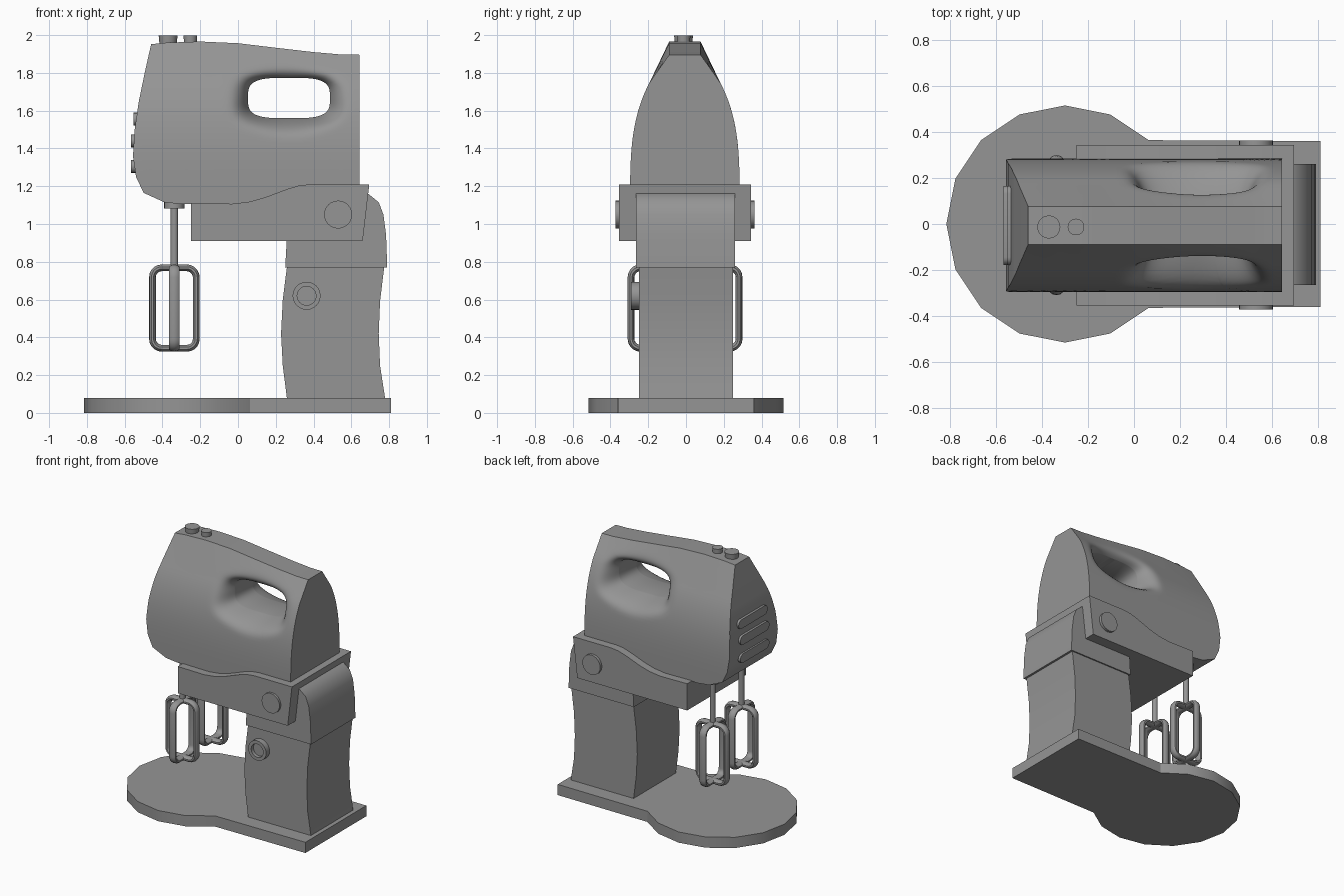
import bpy, bmesh
from math import sin, cos, pi, atan2, hypot
from mathutils import Matrix, Vector

if "Cube" in bpy.data.objects:
    bpy.data.objects.remove(bpy.data.objects["Cube"])

# Dark grey used on every part
grey = bpy.data.materials.new("dark_grey")
grey.diffuse_color = (0.3, 0.3, 0.3, 1)
grey.use_nodes = True
grey.node_tree.nodes["Principled BSDF"].inputs["Base Color"].default_value = grey.diffuse_color


def finish(name, bm):
    bmesh.ops.recalc_face_normals(bm, faces=bm.faces)
    me = bpy.data.meshes.new(name)
    bm.to_mesh(me)
    bm.free()
    me.materials.append(grey)
    ob = bpy.data.objects.new(name, me)
    bpy.context.collection.objects.link(ob)
    bpy.ops.object.select_all(action='DESELECT')
    ob.select_set(True)
    bpy.context.view_layer.objects.active = ob
    bpy.ops.object.shade_smooth_by_angle()
    return ob


def skin(bm, rings, close_rows=False):
    """Join closed rings of points with quads, capping open ends."""
    rows = [[bm.verts.new(p) for p in r] for r in rings]
    pairs = list(zip(rows, rows[1:]))
    if close_rows:
        pairs.append((rows[-1], rows[0]))
    for a, b in pairs:
        n = len(a)
        for i in range(n):
            bm.faces.new((a[i], a[(i + 1) % n], b[(i + 1) % n], b[i]))
    if not close_rows:
        bm.faces.new(rows[0])
        bm.faces.new(rows[-1])


def prism(name, pts, lo, hi, axis='y'):
    """Extrude a 2D profile along an axis."""
    place = {'x': lambda p, h: (h, p[0], p[1]), 'y': lambda p, h: (p[0], h, p[1]),
             'z': lambda p, h: (p[0], p[1], h)}[axis]
    bm = bmesh.new()
    skin(bm, [[place(p, h) for p in pts] for h in (lo, hi)])
    return finish(name, bm)


def lathe(name, prof, loc, to_front=False, n=24):
    """Revolve (radius, height) points around z, or around the axis towards the front."""
    bm = bmesh.new()
    skin(bm, [[(r * cos(2 * pi * i / n), r * sin(2 * pi * i / n), h) for i in range(n)]
              for r, h in prof])
    rot = Matrix.Rotation(pi / 2, 4, 'X') if to_front else Matrix()
    bm.transform(Matrix.Translation(loc) @ rot)
    return finish(name, bm)


# Base: 16-sided disc merged with a rectangular foot
disc = [(-0.30 + 0.515 * cos(k * pi / 8), 0.515 * sin(k * pi / 8)) for k in range(2, 15)]
prism("base", [(0.81, 0.36)] + disc + [(0.81, -0.36)], 0, 0.08, 'z')

# Column with a waist, and its rounded head
prism("column", [(0.26, 0.07), (0.237, 0.25), (0.228, 0.42), (0.237, 0.6), (0.26, 0.78),
                 (0.775, 0.78), (0.752, 0.59), (0.745, 0.42), (0.752, 0.25), (0.78, 0.07)],
      -0.25, 0.25)
prism("column_head", [(0.25, 0.77), (0.26, 0.95), (0.35, 1.17), (0.64, 1.17), (0.69, 1.16),
                      (0.745, 1.115), (0.77, 1.05), (0.784, 0.94), (0.79, 0.77)],
      -0.264, 0.26)

# Tilting cradle and pivot caps
prism("cradle", [(-0.25, 0.91), (0.66, 0.91), (0.695, 1.21), (0.38, 1.21), (0.32, 1.203),
                 (0.26, 1.185), (0.14, 1.14), (0.06, 1.118), (-0.03, 1.107), (-0.25, 1.11)],
      -0.355, 0.343)
lathe("pivot_cap", [(0.074, -0.363), (0.074, 0.372)], (0.53, 0, 1.05), True)

# Lock knob: ring with a sunken centre
lathe("lock_knob", [(0.074, -0.01), (0.074, 0.042), (0.05, 0.042), (0.05, 0.015)],
      (0.363, -0.25, 0.62), True)

# Mixer body: side skins run in rings from the handle hole out to the profile
TOP = [(-0.46, 1.952), (-0.38, 1.96), (-0.2, 1.966), (0.0, 1.957), (0.2, 1.933),
       (0.4, 1.91), (0.55, 1.897), (0.643, 1.896)]
REST = [(0.643, 1.105), (-0.3, 1.105), (-0.39, 1.115), (-0.50, 1.165), (-0.54, 1.25),
        (-0.556, 1.36), (-0.547, 1.5), (-0.525, 1.65), (-0.494, 1.8)]
CX, CZ, HA, HB = 0.27, 1.667, 0.217, 0.107


def top_z(x):
    if x <= TOP[0][0]:
        return TOP[0][1]
    for (xa, za), (xb, zb) in zip(TOP, TOP[1:]):
        if x <= xb:
            return za + (zb - za) * (x - xa) / (xb - xa)
    return TOP[-1][1]


def half_width(x, z):
    w = 0.29 - 0.203 * max(0, (min(z, 1.75) - 1.105) / 0.791) ** 3.3
    if z > 1.75:
        w += (0.083 - w) * min(1, (z - 1.75) / (top_z(x) - 1.75))
    return w


outline = []
loop = TOP + REST
for a, b in zip(loop, loop[1:] + loop[:1]):
    k = max(1, round(hypot(b[0] - a[0], b[1] - a[1]) / 0.03))
    outline += [(a[0] + (b[0] - a[0]) * i / k, a[1] + (b[1] - a[1]) * i / k) for i in range(k)]

RINGS = 20
side = []
for j in range(RINGS + 1):
    t = (j / RINGS) ** 1.8
    ring = []
    for ox, oz in outline:
        ang = atan2(oz - CZ, ox - CX)
        c, s = cos(ang), sin(ang)
        r = (abs(c / HA) ** 3.5 + abs(s / HB) ** 3.5) ** (-1 / 3.5)
        hx, hz = CX + r * c, CZ + r * s
        x, z = hx + (ox - hx) * t, hz + (oz - hz) * t
        w = half_width(x, z)
        dip = max(0, 1 - hypot(x - hx, z - hz) / 0.13) ** 3
        w -= (w - 0.1) * dip
        ring.append((x, w, z))
    side.append(ring)
mirrored = [[(x, -w, z) for x, w, z in ring] for ring in reversed(side)]
bm = bmesh.new()
skin(bm, side + mirrored, close_rows=True)
bm.transform(Matrix.Translation((0, -0.006, 0)))
finish("mixer_body", bm)

# Buttons on top
lathe("speed_button", [(0.043, 1.93), (0.05, 1.997)], (-0.37, -0.013, 0))
lathe("release_button", [(0.033, 1.93), (0.036, 1.997)], (-0.252, -0.013, 0))

# Pill-shaped vents on the front end
for i, (x, z) in enumerate([(-0.538, 1.555), (-0.552, 1.44), (-0.552, 1.305)]):
    pill = []
    for sgn in (1, -1):
        for k in range(9):
            a = -pi / 2 + pi * k / 8
            pill.append((-0.006 + sgn * (0.138 + 0.034 * cos(a)), z + sgn * 0.034 * sin(a)))
    prism(f"vent_{i + 1}", pill, x - 0.014, x + 0.03, 'x')


# Beaters: two crossed rounded loops, a shaft and a collar
def beater_loop(bm, turn, centre):
    rad, hw, hh, rings = 0.05, 0.116, 0.213, []
    for q, (sx, sz) in enumerate([(1, 1), (-1, 1), (-1, -1), (1, -1)]):
        for k in range(6):
            a = q * pi / 2 + k * pi / 10
            d = Vector((cos(a), 0, sin(a)))
            p = Vector((sx * (hw - rad), 0, sz * (hh - rad))) + d * rad
            ring = []
            for m in range(10):
                b = 2 * pi * m / 10
                v = p + d * (0.018 * cos(b)) + Vector((0, 0.029 * sin(b), 0))
                ring.append(Matrix.Rotation(turn, 3, 'Z') @ v + centre)
            rings.append(ring)
    skin(bm, rings, close_rows=True)


for label, y in (("front", -0.175), ("back", 0.165)):
    bm = bmesh.new()
    for turn in (0, pi / 2):
        beater_loop(bm, turn, Vector((-0.337, y, 0.555)))
    finish(f"{label}_beater", bm)
    lathe(f"{label}_shaft", [(0.02, 0.76), (0.02, 1.12)], (-0.337, y, 0), n=16)
    lathe(f"{label}_collar", [(0.054, 1.082), (0.054, 1.13)], (-0.337, y, 0), n=20)
